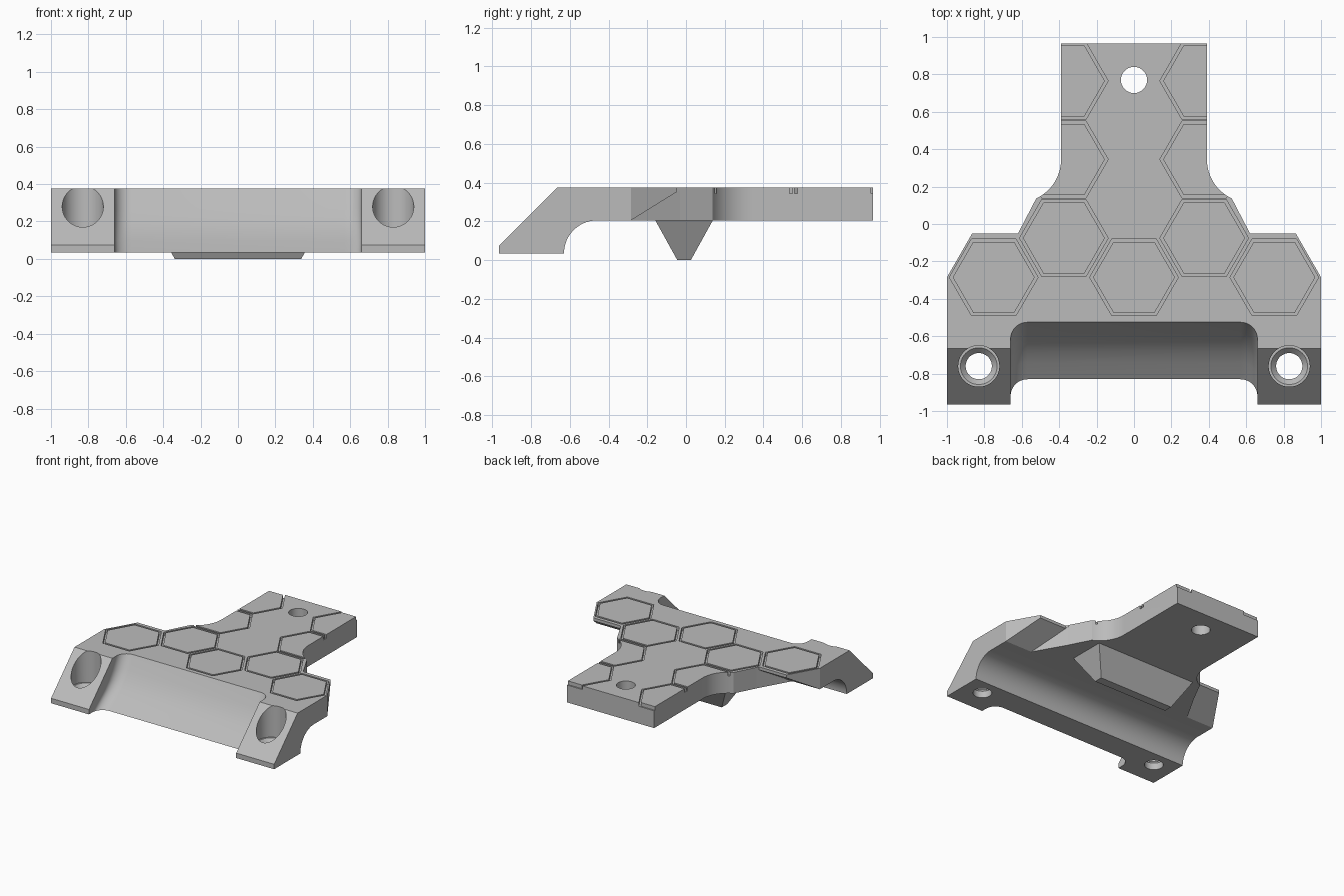
import bpy, bmesh
from math import cos, sin, pi, radians
from mathutils import Vector

if "Cube" in bpy.data.objects:
    bpy.data.objects.remove(bpy.data.objects["Cube"])

TOP, DECK, BASE = 0.375, 0.205, 0.035

grey = bpy.data.materials.new("plain grey")
grey.use_nodes = True
grey.diffuse_color = (0.5, 0.5, 0.5, 1)
grey.node_tree.nodes["Principled BSDF"].inputs["Base Color"].default_value = (0.5, 0.5, 0.5, 1)


def arc(cx, cy, r, a0, a1, n=12):
    angles = [radians(a0 + (a1 - a0) * i / n) for i in range(n + 1)]
    return [(cx + r * cos(a), cy + r * sin(a)) for a in angles]


def add_loft(bm, rings, closed=False):
    """Skin a stack of equal rings, capping the ends or joining last to first."""
    rows = [[bm.verts.new(p) for p in ring] for ring in rings]
    n = len(rows[0])
    pairs = list(zip(rows, rows[1:])) + ([(rows[-1], rows[0])] if closed else [])
    for a, b in pairs:
        for i in range(n):
            j = (i + 1) % n
            bm.faces.new((a[i], a[j], b[j], b[i]))
    if not closed:
        bm.faces.new(rows[0][::-1])
        bm.faces.new(rows[-1])


def finish(name, bm):
    bmesh.ops.recalc_face_normals(bm, faces=bm.faces)
    mesh = bpy.data.meshes.new(name)
    bm.to_mesh(mesh)
    bm.free()
    mesh.materials.append(grey)
    obj = bpy.data.objects.new(name, mesh)
    bpy.context.collection.objects.link(obj)
    return obj


def loft(name, rings):
    bm = bmesh.new()
    add_loft(bm, rings)
    return finish(name, bm)


def level(points, z):
    return [(x, y, z) for x, y in points]


def mirrored(half):
    return half + [(-x, y) for x, y in reversed(half)]


def boolean(target, cutter, operation="DIFFERENCE"):
    mod = target.modifiers.new(operation.title(), "BOOLEAN")
    mod.operation, mod.solver, mod.object = operation, "EXACT", cutter
    bpy.context.view_layer.objects.active = target
    bpy.ops.object.modifier_apply(modifier=mod.name)
    bpy.data.objects.remove(cutter)


# Plate: plan outline intersected with the side profile
half = [(0.39, 0.965)] + arc(0.62, 0.345, 0.23, 180, 245)
half += [(0.62, -0.05), (0.865, -0.05), (1, -0.285), (1, -0.965)]
outline = mirrored(half)
plate = loft("bracket_plate", [level(outline, -0.1), level(outline, TOP)])

profile = [(-1.005, BASE)] + arc(-0.46, BASE, 0.17, 180, 90, 20)
profile += [(1.1, DECK), (1.1, 0.5), (-0.54, 0.5)]
side = loft("side_profile", [[(x, y, z) for y, z in profile] for x in (-1.2, 1.2)])
boolean(plate, side, "INTERSECT")

# Front recess between the feet, with rounded corners in plan
section = [(-0.425, 0.54), (-0.525, TOP), (-0.585, 0.27), (-0.63, 0.205), (-0.68, 0.15),
           (-0.74, 0.1), (-0.83, BASE), (-0.95, -0.05)]
rings = []
for y, z in section:
    corner = [(0.66, -1.3)] + arc(0.57, y - 0.09, 0.09, 0, 90, 8)
    rings.append(level(mirrored(corner), z))
boolean(plate, loft("front_recess", rings))

# Sloping undersides of the side tabs
for s in (-1, 1):
    wedge = []
    for y, inner in ((-0.285, 0.755), (-0.03, 0.608)):
        z = DECK + (y + 0.285) * 0.62
        wedge.append([(s * inner, y, 0.1), (s * 1.1, y, 0.1),
                      (s * 1.1, y, z), (s * inner, y, z)])
    boolean(plate, loft("tab_underside", wedge))

# Screw holes: two recessed in the feet, one plain in the tail
for x, y, steps in ((-0.83, -0.76, True), (0.83, -0.76, True), (0, 0.77, False)):
    stack = [(0.07, -0.1), (0.07, 0.6)]
    if steps:
        stack = [(0.07, -0.1), (0.07, 0.09), (0.098, 0.12), (0.11, 0.12), (0.11, 0.6)]
    boolean(plate, loft("screw_hole", [level(arc(x, y, r, 0, 354.375, 63), z)
                                       for r, z in stack]))

# Engraved hexagon grooves
centres = [(0, -0.285)]
for s in (-1, 1):
    centres += [(s * 0.75, -0.285)] + [(s * 0.375, -0.075 + 0.42 * k) for k in range(3)]
bm = bmesh.new()
for cx, cy in centres:
    walls = [(0.219, TOP - 0.03), (0.237, TOP - 0.03), (0.237, 0.45), (0.219, 0.45)]
    add_loft(bm, [level(arc(cx, cy, r, 0, 300, 5), z) for r, z in walls], closed=True)
boolean(plate, finish("hexagon_grooves", bm))

# Tapered key under the plate
rings = []
for hx, hy, z in ((0.338, 0.035, 0), (0.455, 0.15, DECK + 0.003)):
    rings.append([(hx, hy - 0.01, z), (-hx, hy - 0.01, z),
                  (-hx, -hy - 0.01, z), (hx, -hy - 0.01, z)])
loft("locating_key", rings)

# Smooth the curved walls, keep the machined edges crisp
bpy.ops.object.select_all(action="DESELECT")
plate.select_set(True)
bpy.context.view_layer.objects.active = plate
bpy.ops.object.shade_smooth_by_angle(angle=radians(25))
